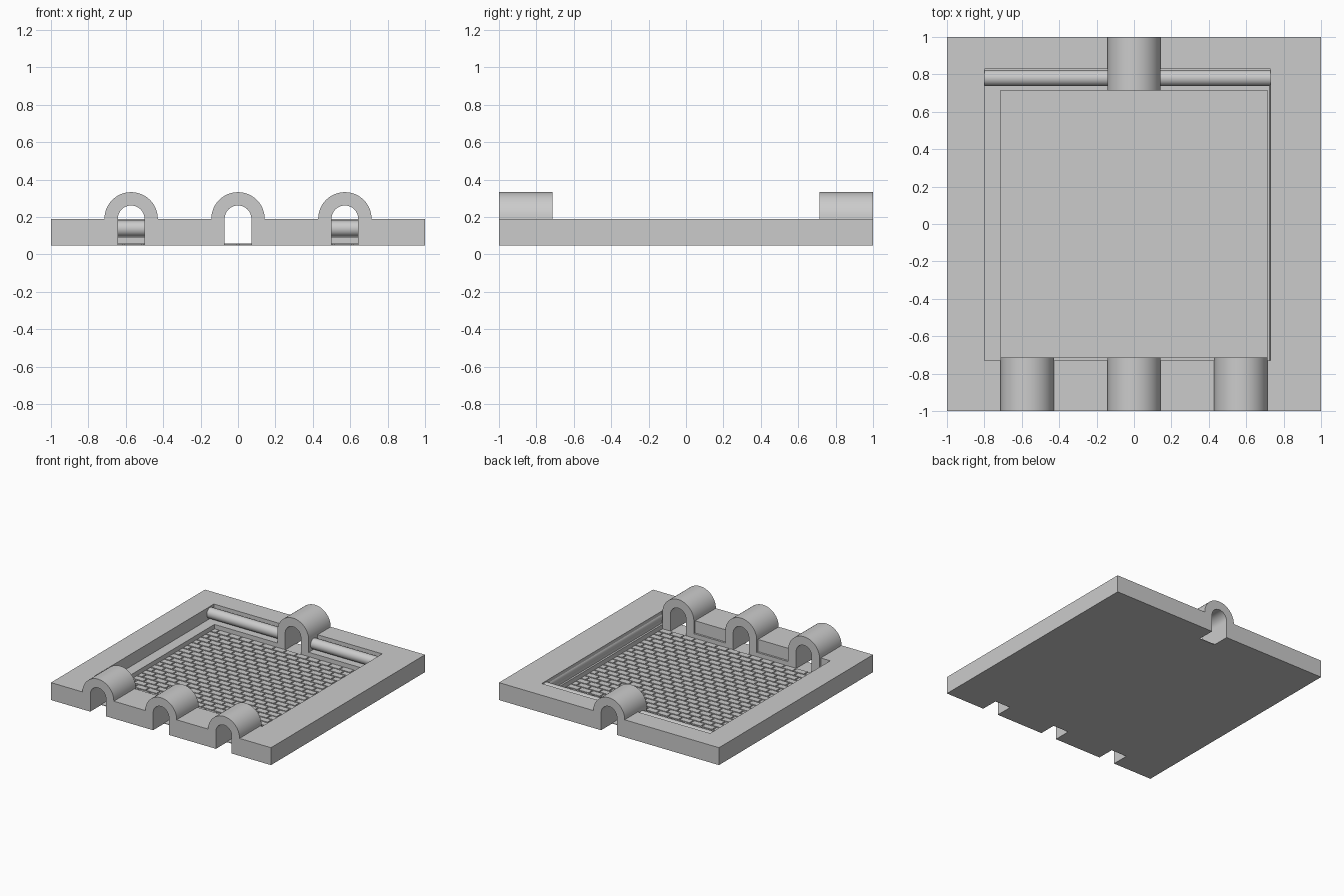
import bpy, bmesh, math
from mathutils import Matrix

if "Cube" in bpy.data.objects:
    bpy.data.objects.remove(bpy.data.objects["Cube"])

stone = bpy.data.materials.new("stone_grey")
stone.diffuse_color = (0.6, 0.6, 0.6, 1)
stone.use_nodes = True
stone.node_tree.nodes["Principled BSDF"].inputs["Base Color"].default_value = stone.diffuse_color
Z0, Z1 = 0.047, 0.19      # underside and rim height
U = 1 / 7                 # modelling unit
FLOOR = Z0 + 0.005


def finish(name, bm, smooth=False):
    bmesh.ops.recalc_face_normals(bm, faces=bm.faces)
    me = bpy.data.meshes.new(name)
    bm.to_mesh(me)
    bm.free()
    me.materials.append(stone)
    if smooth:
        me.shade_smooth()
        me.set_sharp_from_angle(angle=math.radians(35))
    ob = bpy.data.objects.new(name, me)
    bpy.context.collection.objects.link(ob)
    return ob


def add_box(bm, x0, x1, y0, y1, z0, z1):
    m = Matrix.Translation(((x0 + x1) / 2, (y0 + y1) / 2, (z0 + z1) / 2))
    m = m @ Matrix.Diagonal((x1 - x0, y1 - y0, z1 - z0, 1))
    bmesh.ops.create_cube(bm, size=1, matrix=m)


def box(name, *dims):
    bm = bmesh.new()
    add_box(bm, *dims)
    return finish(name, bm)


def cut(target, *dims):
    c = box("cutter", *dims)
    c.hide_render = True
    c.hide_viewport = True
    c.display_type = 'WIRE'
    mod = target.modifiers.new("cut", 'BOOLEAN')
    mod.operation = 'DIFFERENCE'
    mod.solver = 'EXACT'
    mod.object = c


def arch(name, cx, y0, y1, n=24):
    # half ring extruded along y
    bm = bmesh.new()
    pts = []
    for r, order in ((U, range(n + 1)), (U / 2, range(n, -1, -1))):
        for i in order:
            a = math.pi * i / n
            pts.append((cx + r * math.cos(a), y0, Z1 + r * math.sin(a)))
    f = bm.faces.new([bm.verts.new(p) for p in pts])
    g = bmesh.ops.extrude_face_region(bm, geom=[f])
    vs = [v for v in g['geom'] if isinstance(v, bmesh.types.BMVert)]
    bmesh.ops.translate(bm, verts=vs, vec=(0, y1 - y0, 0))
    return finish(name, bm, True)


def pipe(name, length, centre, axis, r=0.043):
    bm = bmesh.new()
    rot = Matrix.Rotation(math.pi / 2, 4, 'Y' if axis == 'X' else 'X')
    bmesh.ops.create_cone(bm, cap_ends=True, segments=24, radius1=r, radius2=r,
                          depth=length, matrix=Matrix.Translation(centre) @ rot)
    return finish(name, bm, True)


# Square frame with a stepped basin
frame = box("frame", -1, 1, -1, 1, Z0, Z1)
cut(frame, -0.80, 0.73, -0.73, 0.83, 0.09, 0.4)
cut(frame, -5 * U, 5 * U, -5 * U, 5 * U, FLOOR, 0.45)

# Arched gateways: three at the front, one at the back
for cx, s in ((-4 * U, -1), (0, -1), (4 * U, -1), (0, 1)):
    side = "front" if s < 0 else "back"
    ya, yb = sorted((s * 5 * U, s))
    arch(side + "_arch", cx, ya, yb)
    # legs crossing the basin step
    for k in (-1, 1):
        xa, xb = sorted((cx + k * U / 2, cx + k * U))
        la, lb = sorted((s * 5 * U, s * 0.88))
        box(side + "_arch_leg", xa, xb, la, lb, FLOOR - 0.002, Z1)
    # passage through the frame, open underneath near the outside
    ca, cb = sorted((s * 0.65, s * 0.9))
    cut(frame, cx - U / 2, cx + U / 2, ca, cb, FLOOR, 0.42)
    ca, cb = sorted((s * 6 * U, s * 1.1))
    cut(frame, cx - U / 2, cx + U / 2, ca, cb, Z0 - 0.1, 0.43)

# Pipes resting in the back channel and set into the right wall
for x0, x1 in ((-0.80, -0.1), (0.1, 0.73)):
    pipe("back_pipe", x1 - x0, ((x0 + x1) / 2, 0.78, 0.138), 'X')
pipe("right_pipe", 1.5, (0.765, 0.0, 0.138), 'Y')

# Brick paving in running bond
bm = bmesh.new()
rows, cols, gap = 24, 14, 0.005
h, w, e = 10 * U / rows, 10 * U / cols, 5 * U
for r in range(rows):
    y = -e + r * h
    for c in range(cols + r % 2):
        x = -e + (c - 0.5 * (r % 2)) * w
        xa, xb = max(x, -e), min(x + w, e)
        add_box(bm, xa + gap, xb - gap, y + gap, y + h - gap,
                FLOOR - 0.002, FLOOR + 0.005)
finish("brick_paving", bm)
